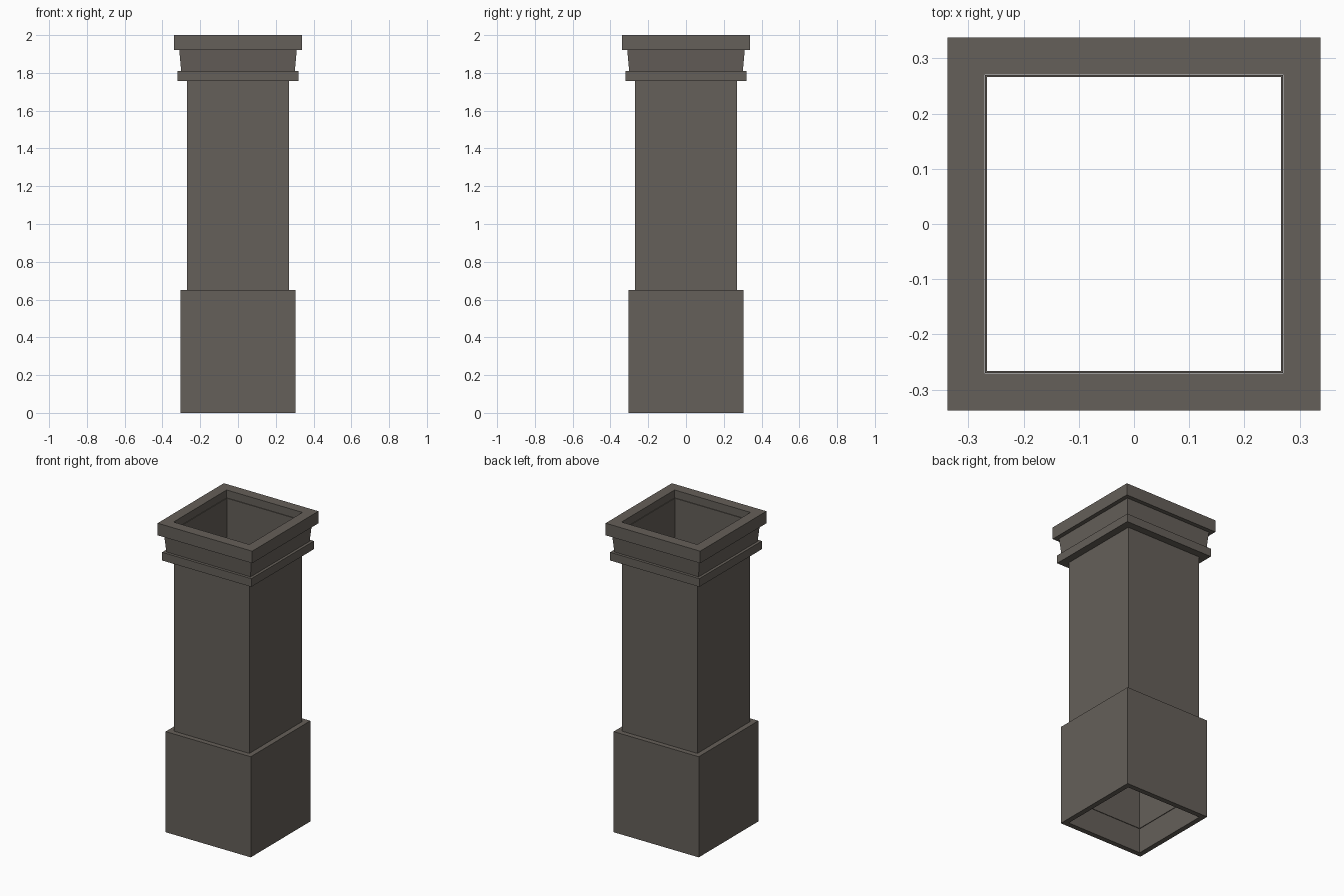
import bpy, bmesh

if "Cube" in bpy.data.objects:
    bpy.data.objects.remove(bpy.data.objects["Cube"])

stone = bpy.data.materials.new("dark_warm_stone")
stone.diffuse_color = (0.13, 0.115, 0.10, 1)
stone.use_nodes = True
stone.node_tree.nodes["Principled BSDF"].inputs["Base Color"].default_value = stone.diffuse_color


def square_tube(name, profile):
    """Sweep a closed (half width, z) profile around a square."""
    bm = bmesh.new()
    rings = [[bm.verts.new((sx * r, sy * r, z))
              for sx, sy in ((-1, -1), (1, -1), (1, 1), (-1, 1))]
             for r, z in profile]
    for i, a in enumerate(rings):
        b = rings[(i + 1) % len(rings)]
        for j in range(4):
            k = (j + 1) % 4
            bm.faces.new((a[j], a[k], b[k], b[j]))
    bmesh.ops.recalc_face_normals(bm, faces=bm.faces)
    mesh = bpy.data.meshes.new(name)
    bm.to_mesh(mesh)
    bm.free()
    mesh.materials.append(stone)
    obj = bpy.data.objects.new(name, mesh)
    bpy.context.collection.objects.link(obj)
    return obj


# Plinth around the foot
square_tube("base", [(0.304, 0), (0.304, 0.65), (0.271, 0.65), (0.271, 0)])
# Thin-walled hollow shaft, ending short of both openings
square_tube("shaft", [(0.27, 0.16), (0.27, 1.95), (0.266, 1.95), (0.266, 0.16)])
# Capital: collar band, flared neck and top slab in one moulding profile
square_tube("capital", [(0.271, 1.757), (0.319, 1.757), (0.319, 1.81),
                        (0.301, 1.81), (0.311, 1.922), (0.338, 1.922),
                        (0.338, 2.0), (0.271, 2.0)])
